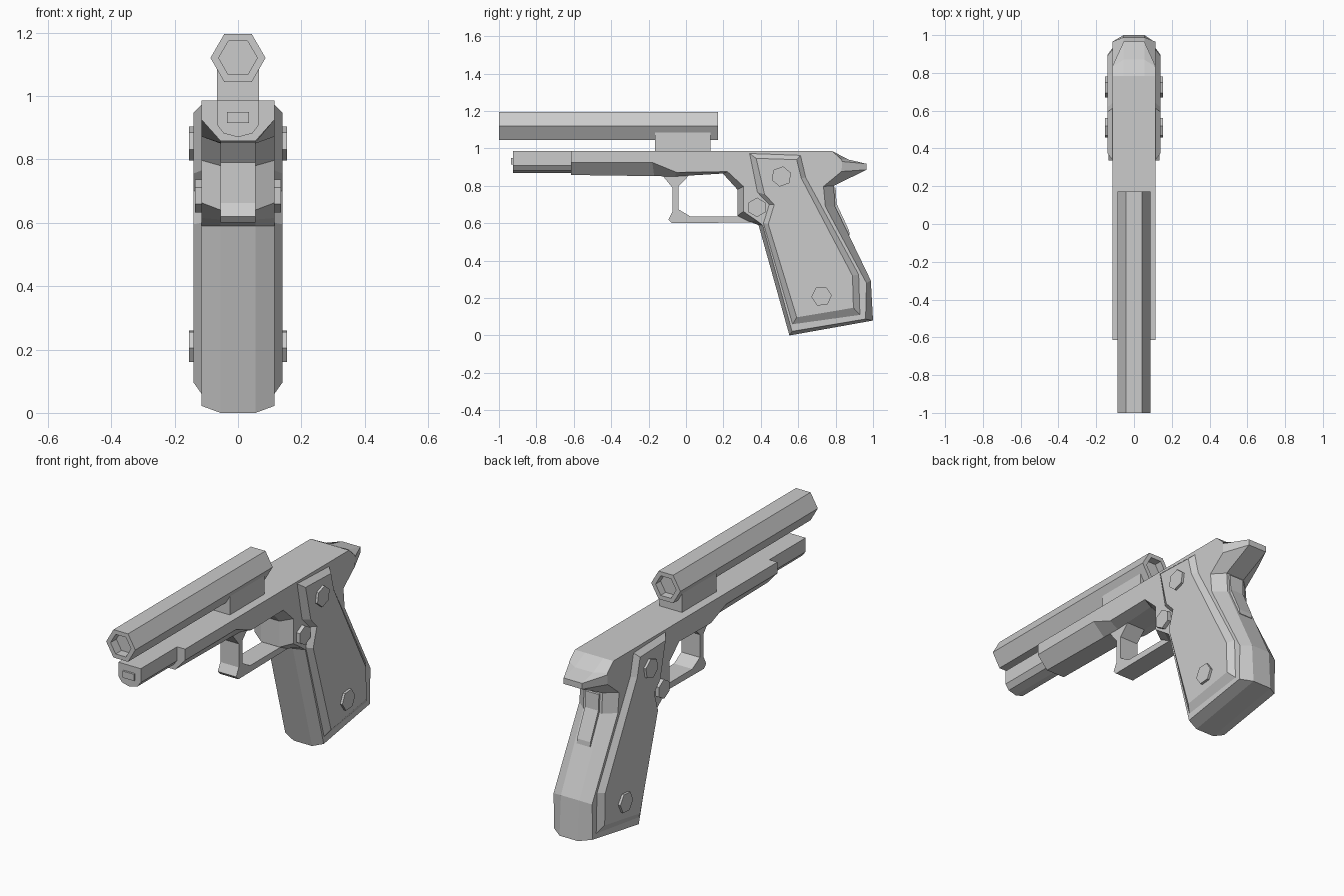
import bpy, bmesh, math


def loft(name, rings, axis='x'):
    """Skin matching outlines: axis x takes (y, z) points, axis y takes (x, z)."""
    bm = bmesh.new()
    loops = []
    for d, pts in rings:
        loops.append([bm.verts.new((d, a, b) if axis == 'x' else (a, d, b)) for a, b in pts])
    n = len(loops[0])
    for lo, hi in zip(loops, loops[1:]):
        for i in range(n):
            j = (i + 1) % n
            bm.faces.new((lo[i], lo[j], hi[j], hi[i]))
    bm.faces.new(loops[0])
    bm.faces.new(loops[-1])
    bmesh.ops.remove_doubles(bm, verts=bm.verts, dist=0.0001)
    bmesh.ops.recalc_face_normals(bm, faces=bm.faces)
    me = bpy.data.meshes.new(name)
    bm.to_mesh(me)
    bm.free()
    ob = bpy.data.objects.new(name, me)
    bpy.context.collection.objects.link(ob)
    return ob


def hexagon(ca, cb, r, turn=0):
    return [(ca + r * math.cos(math.radians(60 * i + turn)),
             cb + r * math.sin(math.radians(60 * i + turn))) for i in range(6)]


def rect(a0, a1, b0, b1):
    return [(a0, b0), (a1, b0), (a1, b1), (a0, b1)]


# Frame: central outline and the smaller outline of the bevelled sides
centre = [(-0.615, 0.985), (0.783, 0.985), (0.87, 0.94), (0.965, 0.918), (0.965, 0.886),
          (0.79, 0.80), (0.797, 0.69), (0.988, 0.294), (1.0, 0.08), (0.553, 0.0),
          (0.388, 0.59), (0.335, 0.61), (0.275, 0.64), (0.275, 0.78), (0.197, 0.866),
          (-0.06, 0.85), (-0.17, 0.852), (-0.615, 0.858)]
side = [(-0.615, 0.985), (0.783, 0.985), (0.832, 0.94), (0.834, 0.93), (0.832, 0.877),
        (0.735, 0.797), (0.745, 0.69), (0.965, 0.28), (0.96, 0.088), (0.567, 0.022),
        (0.41, 0.59), (0.377, 0.615), (0.307, 0.663), (0.307, 0.797), (0.222, 0.876),
        (-0.05, 0.872), (-0.18, 0.925), (-0.615, 0.925)]
loft("frame", [(-0.115, side), (-0.055, centre), (0.055, centre), (0.115, side)])

# Grip safety ridge on the back strap
safety = [(0.75, 0.80), (0.80, 0.79), (0.805, 0.705), (0.872, 0.56), (0.875, 0.535), (0.80, 0.50)]
loft("grip_safety", [(-0.04, safety), (0.04, safety)])

# Trigger guard
guard = [(-0.13, 0.86), (-0.072, 0.79), (-0.072, 0.663), (-0.094, 0.62), (-0.075, 0.6),
         (0.39, 0.605), (0.30, 0.645), (0.275, 0.636), (0.024, 0.636), (-0.04, 0.674),
         (-0.04, 0.797), (0.02, 0.86)]
guard[6] = (0.34, 0.64)
loft("trigger_guard", [(-0.055, guard), (0.055, guard)])

# Muzzle section and bore
muzzle = [(-0.067, 0.985), (-0.067, 0.91), (-0.045, 0.882), (0, 0.87),
          (0.045, 0.882), (0.067, 0.91), (0.067, 0.985)]
loft("muzzle", [(-0.925, muzzle), (-0.60, muzzle)], 'y')
bore = rect(-0.034, 0.034, 0.914, 0.95)
loft("bore_plug", [(-0.936, bore), (-0.90, bore)], 'y')

# Grip panels with screws and side buttons
outer = [(0.34, 0.973), (0.612, 0.963), (0.64, 0.845), (0.923, 0.326), (0.93, 0.11),
         (0.57, 0.06), (0.414, 0.6), (0.445, 0.70), (0.382, 0.765)]
inner = [(0.375, 0.947), (0.592, 0.94), (0.617, 0.84), (0.89, 0.32), (0.895, 0.148),
         (0.592, 0.097), (0.44, 0.595), (0.472, 0.70), (0.42, 0.755)]
for s, label in ((-1, "left"), (1, "right")):
    loft("grip_panel_" + label, [(s * 0.11, outer), (s * 0.115, outer), (s * 0.141, inner)])
    for part, y, z, r, turn, x in (("upper_screw", 0.51, 0.85, 0.055, 20, 0.154),
                                   ("lower_screw", 0.725, 0.21, 0.055, 5, 0.154),
                                   ("button", 0.38, 0.685, 0.052, 30, 0.136)):
        h = hexagon(y, z, r, turn)
        loft(part + "_" + label, [(s * 0.10, h), (s * x, h)])

# Sight mount and hexagonal tube with recessed ends
mount = rect(-0.067, 0.067, 0.98, 1.09)
loft("sight_mount", [(-0.165, mount), (0.13, mount)], 'y')
big, small = hexagon(0, 1.12, 0.087), hexagon(0, 1.12, 0.061)
loft("sight_tube", [(-0.95, small), (-1.0, small), (-1.0, big),
                    (0.172, big), (0.172, small), (0.13, small)], 'y')
